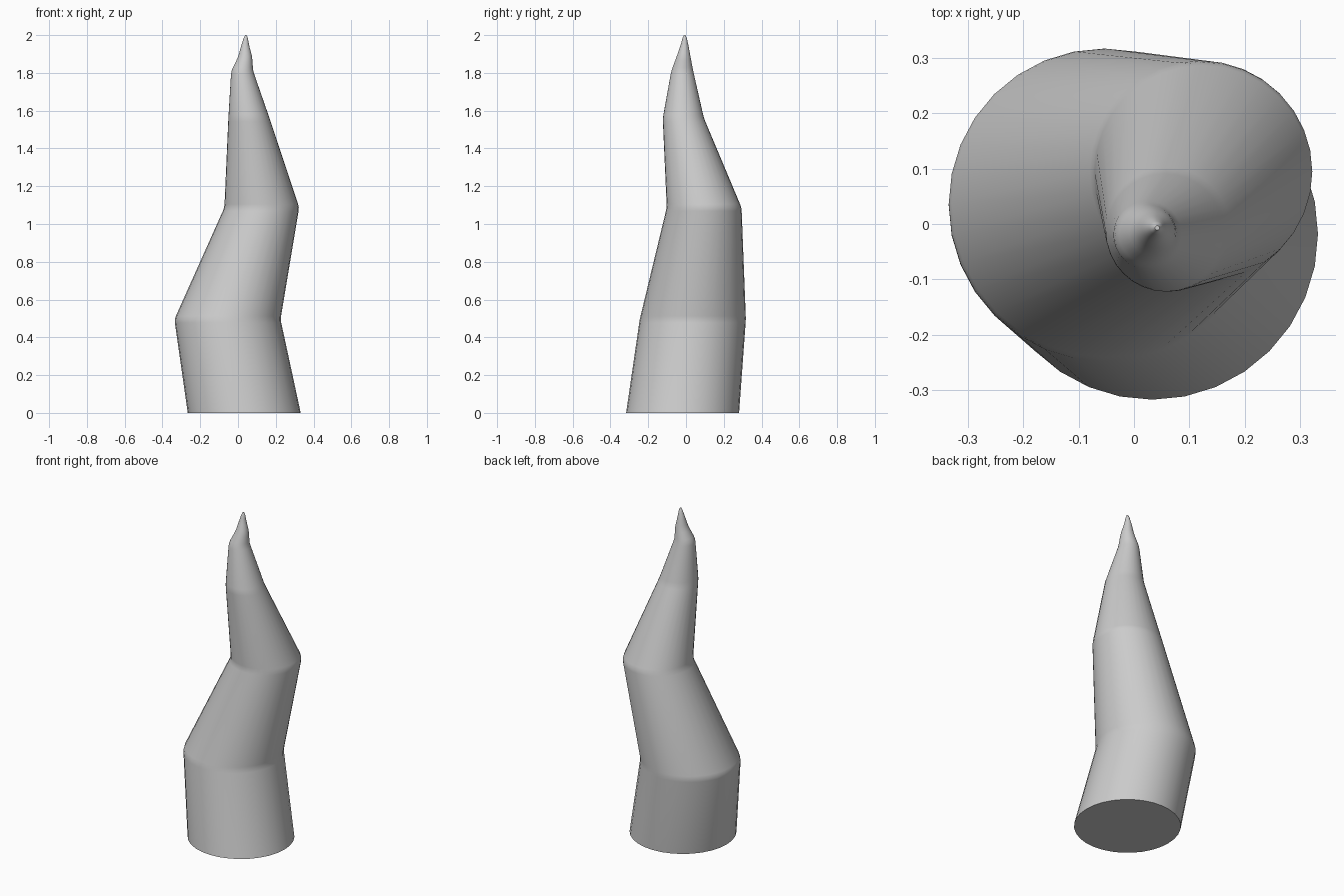
import bpy, bmesh, math
from mathutils import Vector

if "Cube" in bpy.data.objects:
    bpy.data.objects.remove(bpy.data.objects["Cube"])

SIDES = 32
# Horizontal cross-sections: x centre, y centre, z, radius
SECTIONS = [
    (0.033, -0.018, 0.0, 0.299),
    (-0.056, 0.036, 0.495, 0.281),
    (0.126, 0.096, 1.087, 0.198),
    (0.058, -0.014, 1.56, 0.109),
    (0.022, -0.020, 1.81, 0.058),
    (0.038, -0.013, 1.885, 0.037),
    (0.038, -0.008, 1.945, 0.021),
    (0.041, -0.007, 1.985, 0.011),
    (0.042, -0.007, 2.0, 0.004),
]


def soften(points, reach):
    """Replace every inner section with a short rounded bend."""
    pts = [Vector(p) for p in points]
    out = [pts[0]]
    for a, b, c in zip(pts, pts[1:], pts[2:]):
        d = min(reach, 0.3 * (b.z - a.z), 0.3 * (c.z - b.z))
        lo = b.lerp(a, d / (b.z - a.z))
        hi = b.lerp(c, d / (c.z - b.z))
        out += [lo, (lo + 2 * b + hi) / 4, hi]
    return out + [pts[-1]]


# Crooked tapering horn, lofted through the sections
bm = bmesh.new()
rings = []
for cx, cy, z, r in soften(SECTIONS, 0.018):
    rings.append([bm.verts.new((cx + r * math.cos(2 * math.pi * i / SIDES),
                                cy + r * math.sin(2 * math.pi * i / SIDES), z))
                  for i in range(SIDES)])
for low, high in zip(rings, rings[1:]):
    for i in range(SIDES):
        j = (i + 1) % SIDES
        bm.faces.new((low[i], low[j], high[j], high[i]))
bm.faces.new(rings[0][::-1])
bm.faces.new(rings[-1])

mesh = bpy.data.meshes.new("horn")
bm.to_mesh(mesh)
bm.free()
horn = bpy.data.objects.new("horn", mesh)
bpy.context.collection.objects.link(horn)
bpy.context.view_layer.objects.active = horn
horn.select_set(True)
bpy.ops.object.shade_smooth_by_angle(angle=math.radians(40))
